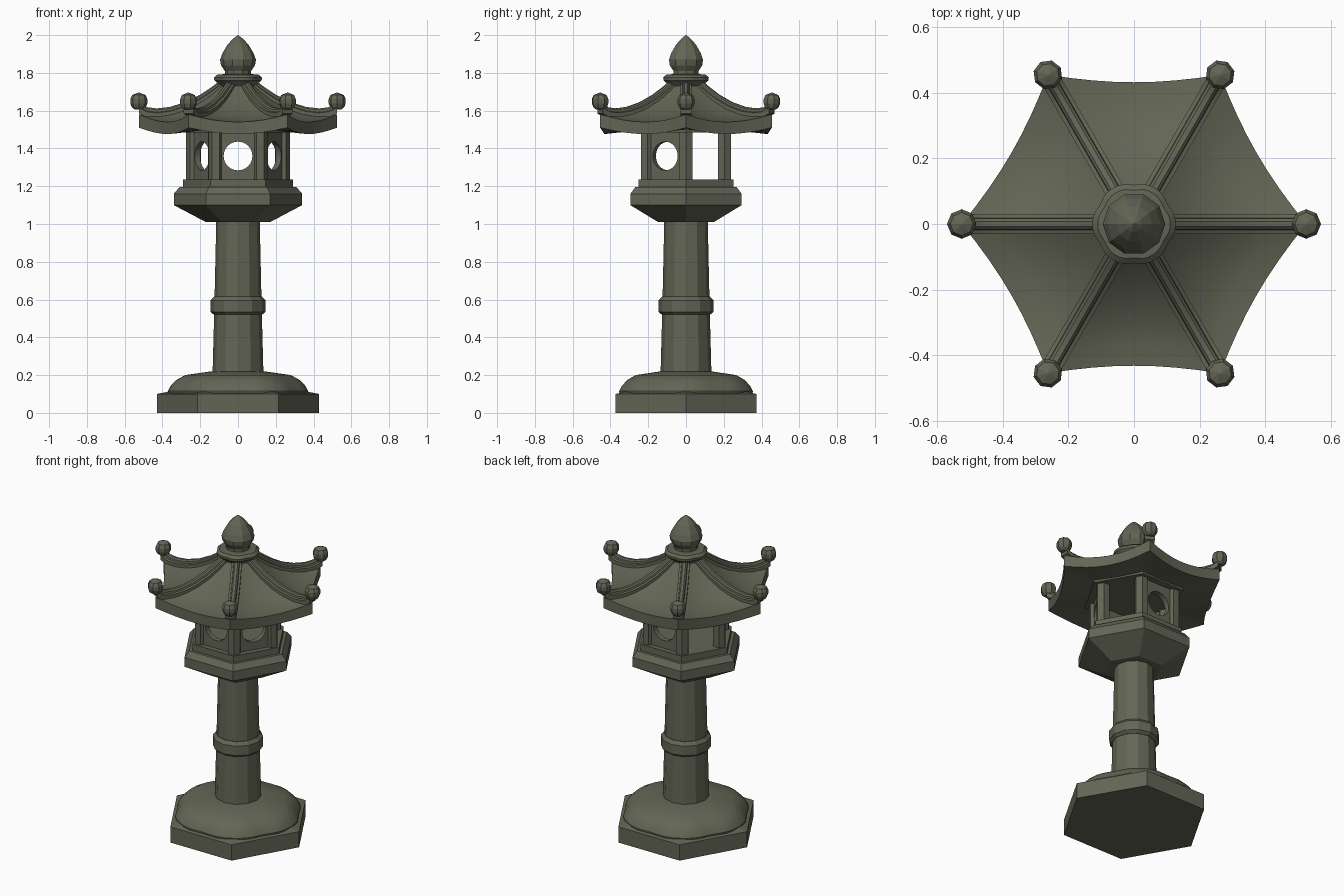
import bpy
import bmesh
import math
from mathutils import Matrix, Vector

if "Cube" in bpy.data.objects:
    bpy.data.objects.remove(bpy.data.objects["Cube"], do_unlink=True)

stone = bpy.data.materials.new("mossy_stone")
stone.use_nodes = True
colour = (0.125, 0.13, 0.09, 1)
stone.diffuse_color = colour
bsdf = next(n for n in stone.node_tree.nodes if n.type == 'BSDF_PRINCIPLED')
bsdf.inputs["Base Color"].default_value = colour
bsdf.inputs["Roughness"].default_value = 0.9


def loft(name, rings, caps=True, loop=False, smooth=0, matrix=None):
    """Skin matching closed rings of points into one object."""
    bm = bmesh.new()
    rows = [[bm.verts.new(p) for p in ring] for ring in rings]
    pairs = list(zip(rows, rows[1:]))
    if loop:
        pairs.append((rows[-1], rows[0]))
    for a, b in pairs:
        for i in range(len(a)):
            j = (i + 1) % len(a)
            bm.faces.new((a[i], a[j], b[j], b[i]))
    if caps and not loop:
        bm.faces.new(rows[0])
        bm.faces.new(rows[-1])
    bmesh.ops.recalc_face_normals(bm, faces=bm.faces)
    if matrix:
        bm.transform(matrix)
    mesh = bpy.data.meshes.new(name)
    bm.to_mesh(mesh)
    bm.free()
    mesh.materials.append(stone)
    obj = bpy.data.objects.new(name, mesh)
    bpy.context.collection.objects.link(obj)
    if smooth:
        bpy.ops.object.select_all(action='DESELECT')
        obj.select_set(True)
        bpy.context.view_layer.objects.active = obj
        bpy.ops.object.shade_smooth_by_angle(angle=math.radians(smooth))
    return obj


def ring(r, z, n, lobe=0):
    """Regular polygon, optionally pinched between six lobes."""
    pts = []
    for i in range(n):
        a = math.tau * i / n
        k = r * (1 - lobe * abs(math.sin(3 * a)) ** 4)
        pts.append((k * math.cos(a), k * math.sin(a), z))
    return pts


def turned(name, profile, n, lobe=0, **kw):
    return loft(name, [ring(r, z, n, lobe) for r, z in profile], **kw)


def spin(i, offset=0):
    return Matrix.Rotation(math.radians(60 * i + offset), 4, 'Z')


# Base slab and lobed dome
turned("base_slab", [(0.43, 0), (0.43, 0.1), (0.37, 0.112)], 6)
turned("base_dome", [(0.37, 0.1), (0.372, 0.115), (0.355, 0.145), (0.325, 0.175),
                     (0.28, 0.2), (0.14, 0.22)], 48, 0.055, smooth=30)

# Column with its collar
turned("column", [(0.135, 0.2), (0.125, 0.57), (0.115, 1.02)], 12)
turned("column_collar", [(0.128, 0.52), (0.146, 0.535), (0.146, 0.595), (0.128, 0.615)], 12)

# Hexagonal platform
turned("platform", [(0.17, 1.01), (0.34, 1.1), (0.34, 1.16), (0.31, 1.195)], 6)
turned("platform_step", [(0.29, 1.18), (0.29, 1.235)], 6)

# Light chamber posts
for i in range(6):
    turned(f"chamber_post_{i + 1}", [(0.04, 1.23), (0.04, 1.52)], 6,
           matrix=spin(i) @ Matrix.Translation((0.235, 0, 0)))


# Panels with a round window; two rear sides stay open
def panel_ring(x, round_hole):
    pts = []
    for i in range(32):
        a = math.tau * i / 32
        c, s = math.cos(a), math.sin(a)
        if round_hole:
            pts.append((x, 0.076 * c, 1.36 + 0.076 * s))
        else:
            m = max(abs(c), abs(s))
            pts.append((x, 0.095 * c / m, 1.36 + 0.135 * s / m))
    return pts


for name, angle in (("back", 90), ("left_rear", 210), ("front", 270), ("right_front", 330)):
    loft(f"window_panel_{name}",
         [panel_ring(0.22, False), panel_ring(0.22, True),
          panel_ring(0.187, True), panel_ring(0.187, False)],
         loop=True, smooth=30, matrix=spin(0, angle))

# Ceiling plate under the roof
turned("ceiling_plate", [(0.3, 1.485), (0.3, 1.53)], 6)


# Roof with sagging, inward-curved eaves
def roof_ring(r, z, dip, pull, steps=8):
    pts = []
    for i in range(6):
        a = spin(i) @ Vector((r, 0, z))
        b = spin(i + 1) @ Vector((r, 0, z))
        for k in range(steps):
            t = k / steps
            w = 1 - (2 * t - 1) ** 2
            p = a.lerp(b, t)
            f = 1 - pull * w
            pts.append((p.x * f, p.y * f, z - dip * w))
    return pts


roof_profile = [(0.08, 1.75, 0, 0), (0.14, 1.7, 0.003, 0.005), (0.2, 1.658, 0.01, 0.01),
                (0.28, 1.617, 0.018, 0.02), (0.36, 1.59, 0.025, 0.03),
                (0.44, 1.577, 0.032, 0.04), (0.525, 1.58, 0.04, 0.05),
                (0.525, 1.51, 0.034, 0.05), (0.3, 1.5, 0.005, 0.01)]
loft("roof", [roof_ring(*p) for p in roof_profile], smooth=30)

# Roof ridges ending in knobs
path = [(0.08, 1.75), (0.14, 1.705), (0.2, 1.665), (0.28, 1.625), (0.36, 1.6),
        (0.43, 1.592), (0.48, 1.598), (0.525, 1.62)]
half = [(0.03, -0.035), (0.03, -0.004), (0.018, 0.0), (0.016, 0.012), (0.008, 0.02)]
section = half + [(-y, z) for y, z in reversed(half)]
for i in range(6):
    loft(f"roof_ridge_{i + 1}", [[(x, y, z + h) for y, h in section] for x, z in path],
         smooth=25, matrix=spin(i))
    turned(f"ridge_knob_{i + 1}",
           [(0.02, 1.605), (0.037, 1.618), (0.045, 1.638), (0.045, 1.662),
            (0.035, 1.683), (0.004, 1.695)], 8,
           matrix=spin(i) @ Matrix.Translation((0.525, 0, 0)))

# Lobed roof cap and pointed finial
turned("roof_cap", [(0.08, 1.71), (0.1, 1.74), (0.125, 1.76), (0.127, 1.775),
                    (0.11, 1.79), (0.06, 1.795)], 48, 0.06, smooth=30)
turned("finial", [(0.07, 1.78), (0.07, 1.81), (0.09, 1.84), (0.095, 1.87),
                  (0.082, 1.905), (0.055, 1.95), (0.025, 1.982), (0.001, 2.0)], 10)
